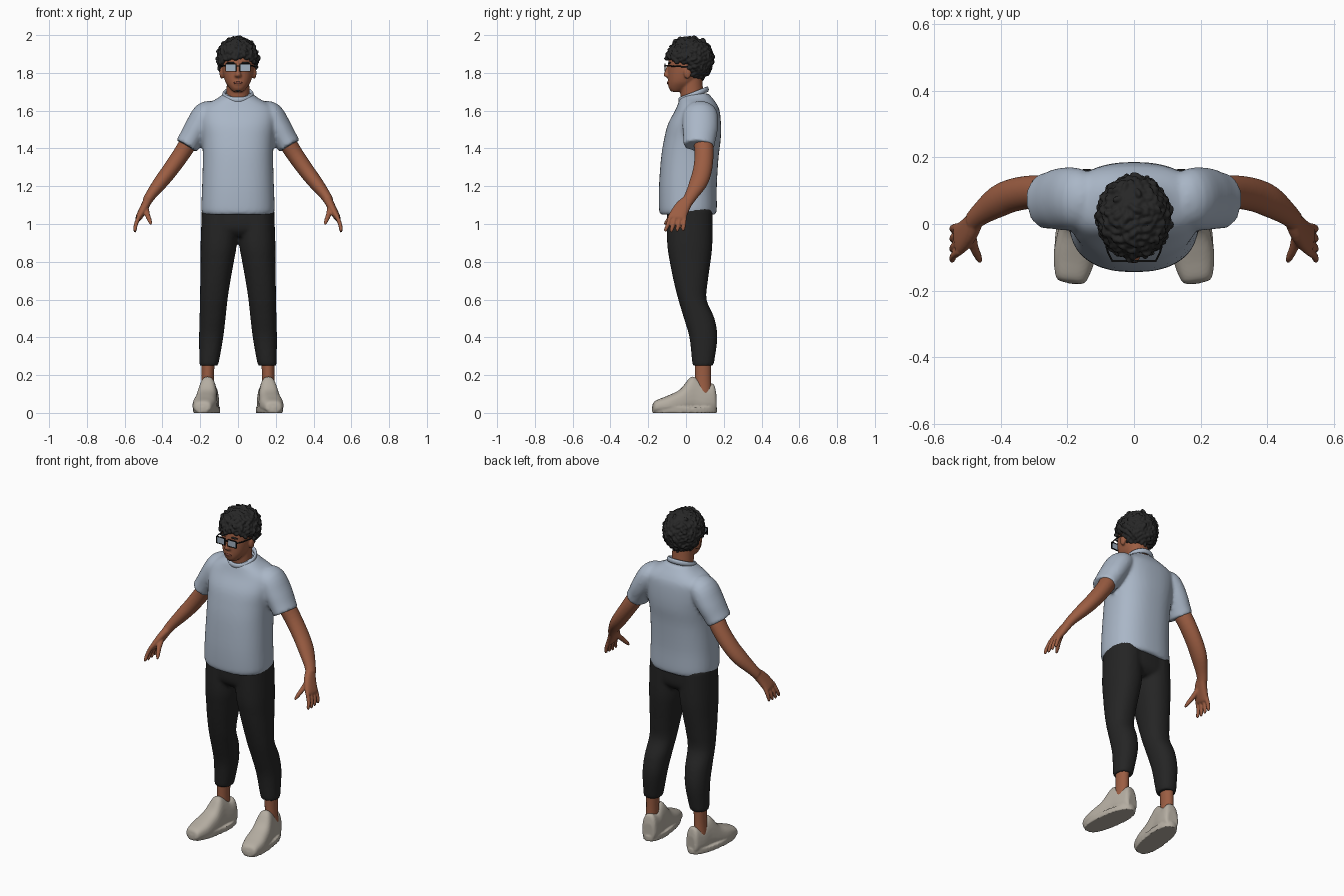
import bpy, bmesh, math, random
from mathutils import Vector, Matrix

random.seed(4)
cube = bpy.data.objects.get("Cube")
if cube:
    bpy.data.objects.remove(cube, do_unlink=True)


def material(name, r, g, b):
    m = bpy.data.materials.new(name)
    m.use_nodes = True
    m.diffuse_color = (r, g, b, 1)
    bsdf = next(n for n in m.node_tree.nodes if n.type == 'BSDF_PRINCIPLED')
    bsdf.inputs["Base Color"].default_value = (r, g, b, 1)
    return m


SKIN = material("brown skin", .33, .11, .055)
LIP = material("dark lip", .2, .06, .04)
SHIRT = material("pale blue cotton", .4, .47, .57)
PANTS = material("black cloth", .018, .018, .018)
HAIR = material("black hair", .02, .02, .02)
SHOE = material("off white canvas", .46, .42, .36)
FRAME = material("glasses black", .008, .008, .008)
LENS = material("lens grey blue", .36, .44, .53)


def spline(a, b, c, d, t):
    return [.5 * (2*q + (r-p)*t + (2*p-5*q+4*r-s)*t*t + (3*q-p-3*r+s)*t**3)
            for p, q, r, s in zip(a, b, c, d)]


def loft(bm, rows, axis=None, power=2, side=1, n=28, steps=4):
    """Closed smooth loft; each row is x, y, z, width, depth."""
    rows = [tuple(r) for r in rows]
    ext = [rows[0]] + rows + [rows[-1]]
    path = []
    for i in range(len(rows) - 1):
        path += [spline(*ext[i:i + 4], k / steps) for k in range(steps)]
    path.append(rows[-1])
    rings = []
    for i, row in enumerate(path):
        c = Vector(row[:3])
        if axis:
            t = Vector(axis)
        else:
            a, b = path[max(i - 1, 0)], path[min(i + 1, len(path) - 1)]
            t = (Vector(b[:3]) - Vector(a[:3])).normalized()
        ref = Vector((0, 0, 1)) if abs(t.y) > .9 else Vector((0, 1, 0))
        u = (ref - t * ref.dot(t)).normalized()
        v = u.cross(t)
        ring = []
        for k in range(n):
            a = math.tau * k / n
            cs, sn = math.cos(a), math.sin(a)
            p = c + v * row[3] * math.copysign(abs(cs) ** (2/power), cs) \
                  + u * row[4] * math.copysign(abs(sn) ** (2/power), sn)
            ring.append(bm.verts.new((p.x * side, p.y, p.z)))
        rings.append(ring)
    for r0, r1 in zip(rings, rings[1:]):
        for k in range(n):
            j = (k + 1) % n
            bm.faces.new((r0[k], r0[j], r1[j], r1[k]))
    bm.faces.new(rings[0])
    bm.faces.new(rings[-1])


def blob(bm, loc, size, rot=None, sub=3):
    m = Matrix.Translation(loc) @ (rot or Matrix()) @ Matrix.Diagonal((*size, 1))
    bmesh.ops.create_icosphere(bm, subdivisions=sub, radius=1, matrix=m)


def box(bm, loc, size):
    m = Matrix.Translation(loc) @ Matrix.Diagonal((*size, 1))
    bmesh.ops.create_cube(bm, size=1, matrix=m)


def finish(name, bm, mat, voxel=0, relax=0, smooth=True):
    bmesh.ops.recalc_face_normals(bm, faces=bm.faces)
    me = bpy.data.meshes.new(name)
    bm.to_mesh(me)
    bm.free()
    me.materials.append(mat)
    for p in me.polygons:
        p.use_smooth = smooth
    ob = bpy.data.objects.new(name, me)
    bpy.context.collection.objects.link(ob)
    if voxel:
        mod = ob.modifiers.new("Fuse", 'REMESH')
        mod.mode, mod.voxel_size, mod.use_smooth_shade = 'VOXEL', voxel, True
    if relax:
        mod = ob.modifiers.new("Relax", 'SMOOTH')
        mod.factor, mod.iterations = .5, relax
    return ob


UP = (0, 0, 1)

# Shirt: body and both sleeves fused
bm = bmesh.new()
loft(bm, [(0, .01, 1.05, .186, .146), (0, .01, 1.08, .194, .153),
          (0, .01, 1.2, .19, .153), (0, .02, 1.35, .186, .152),
          (0, .034, 1.45, .19, .15), (0, .045, 1.53, .2, .14),
          (0, .06, 1.6, .2, .118), (0, .06, 1.635, .165, .103),
          (0, .055, 1.665, .11, .086), (0, .06, 1.69, .078, .06)],
     UP, 2.4, n=48)
for s in (1, -1):
    loft(bm, [(.12, .07, 1.6, .05, .07), (.168, .075, 1.58, .07, .092),
              (.215, .075, 1.51, .068, .094), (.25, .071, 1.45, .064, .086),
              (.272, .068, 1.413, .063, .082)], side=s)
finish("shirt", bm, SHIRT, .01, 4)

# Ribbed collar, sloping down to the front
bm = bmesh.new()
loop = []
for k in range(32):
    a = math.tau * k / 32
    loop.append(Vector((.074 * math.cos(a), .04 + .072 * math.sin(a),
                        1.685 + .028 * math.sin(a))))
rings = [[bm.verts.new(p + (p - Vector((0, .04, p.z))).normalized() * .009 * math.cos(b)
                       + Vector(UP) * .015 * math.sin(b))
          for b in (math.tau * j / 10 for j in range(10))] for p in loop]
for i in range(32):
    r0, r1 = rings[i - 1], rings[i]
    for j in range(10):
        bm.faces.new((r0[j - 1], r0[j], r1[j], r1[j - 1]))
finish("collar", bm, SHIRT)

# Trousers: hips and both legs fused
bm = bmesh.new()
loft(bm, [(0, .02, .935, .17, .085), (0, .02, .98, .19, .118),
          (0, .02, 1.09, .185, .12)], UP, 2.5, n=40)
for s in (1, -1):
    loft(bm, [(.155, .09, .25, .049, .055), (.152, .091, .28, .053, .06),
              (.142, .092, .4, .064, .074), (.135, .07, .5, .069, .081),
              (.128, .034, .6, .073, .075), (.12, .025, .7, .08, .091),
              (.11, .022, .8, .088, .108), (.102, .02, .9, .096, .12),
              (.097, .02, 1.08, .095, .12)], UP, 2.2, s)
finish("trousers", bm, PANTS, .01, 3)

for s, word in ((1, "left"), (-1, "right")):
    # Arm, palm, fingers and thumb
    bm = bmesh.new()
    loft(bm, [(.25, .09, 1.45, .048, .052), (.3, .096, 1.37, .045, .05),
              (.36, .087, 1.285, .042, .05), (.41, .066, 1.22, .038, .048),
              (.46, .03, 1.155, .029, .035), (.482, .008, 1.12, .025, .031)], side=s)
    loft(bm, [(.475, .015, 1.13, .023, .028), (.495, -.018, 1.09, .022, .04),
              (.522, -.045, 1.04, .018, .046), (.53, -.05, 1.025, .012, .04)],
         power=2.5, side=s)
    for k in range(4):
        y, curl = -.082 + .025 * k, .003 * abs(k - 1)
        tip = -.108 + .031 * k
        loft(bm, [(.522, y, 1.045, .012, .012), (.54, (y + tip) / 2, 1.0, .011, .011),
                  (.545, tip, .965 + curl, .009, .009),
                  (.542, tip, .957 + curl, .004, .004)], side=s, n=12)
    loft(bm, [(.49, -.02, 1.095, .016, .016), (.48, -.068, 1.05, .014, .014),
              (.466, -.1, 1.015, .011, .011), (.46, -.114, .997, .005, .005)],
         side=s, n=12)
    finish(word + "_arm", bm, SKIN, .005, 3)

    # Ankle
    bm = bmesh.new()
    loft(bm, [(.162, .09, .1, .036, .046), (.16, .09, .18, .032, .042),
              (.158, .09, .3, .036, .045)], UP, side=s)
    finish(word + "_ankle", bm, SKIN)

    # Shoe: tapered upper on a flat sole, toe turned outward
    bm = bmesh.new()
    shape = [(-.178, .03, .03), (-.165, .058, .05), (-.1, .085, .068),
             (-.03, .12, .067), (.02, .18, .063), (.05, .183, .06),
             (.1, .145, .058), (.145, .15, .05), (.16, .1, .035)]
    loft(bm, [(0, y, h / 2 + .005, w, h / 2) for y, h, w in shape], (0, 1, 0), 2.7)
    for v in bm.verts:
        v.co.x *= 1 - 1.9 * v.co.z
    loft(bm, [(0, -.008, z, .066, .173) for z in (0, .012, .03)], UP, 2.4, n=40)
    bmesh.ops.transform(bm, verts=bm.verts, matrix=Matrix.Translation((s * .165, 0, 0))
                        @ Matrix.Rotation(s * math.radians(8), 4, 'Z'))
    finish(word + "_shoe", bm, SHOE, .006, 2)

# Head with neck, nose, brow and ears
bm = bmesh.new()
loft(bm, [(0, -.052, 1.7, .026, .025), (0, -.036, 1.72, .045, .055),
          (0, -.02, 1.75, .066, .075), (0, -.008, 1.79, .078, .088),
          (0, 0, 1.83, .084, .095), (0, .01, 1.88, .086, .1),
          (0, .015, 1.94, .07, .085), (0, .015, 1.97, .03, .04)], UP, 2.2)
loft(bm, [(0, .055, 1.6, .07, .065), (0, .033, 1.68, .061, .062),
          (0, .025, 1.78, .06, .06)], UP)
loft(bm, [(0, -.088, 1.84, .009, .012), (0, -.098, 1.81, .011, .014),
          (0, -.1, 1.787, .018, .019), (0, -.092, 1.775, .015, .01)], UP, n=16)
blob(bm, (0, -.086, 1.747), (.026, .014, .016))
for s in (1, -1):
    blob(bm, (s * .086, .008, 1.8), (.012, .02, .032))
finish("head", bm, SKIN, .0055, 3)

bm = bmesh.new()
blob(bm, (0, -.096, 1.747), (.023, .006, .007))
finish("lips", bm, LIP)

bm = bmesh.new()
blob(bm, (0, -.073, 1.711), (.018, .012, .01))
finish("chin_beard", bm, HAIR)

bm = bmesh.new()
for s in (1, -1):
    blob(bm, (s * .038, -.088, 1.853), (.024, .008, .005))
finish("eyebrows", bm, HAIR)

# Curly hair: scalp with scattered curls
bm = bmesh.new()
blob(bm, (0, .035, 1.885), (.098, .106, .1))
count = 330
for i in range(count):
    z = 1 - 2 * (i + .5) / count
    r, a = math.sqrt(1 - z * z), i * 2.39996
    d = Vector((r * math.cos(a), r * math.sin(a), z))
    grow = random.uniform(.93, 1.03)
    p = Vector((d.x * .101 * grow, .02 + d.y * .117 * grow, 1.872 + d.z * .112 * grow))
    edge = -.06 if p.z > 1.845 else .012
    if p.z < 1.755 or (p.y < edge and p.z < 1.872):
        continue
    spin = d.to_track_quat('Z', 'Y').to_matrix().to_4x4() \
        @ Matrix.Rotation(random.uniform(0, math.tau), 4, 'Z') \
        @ Matrix.Rotation(random.uniform(-.7, .7), 4, 'X')
    blob(bm, p, (.011, random.uniform(.015, .024), random.uniform(.012, .02)), spin, 2)
finish("curly_hair", bm, HAIR, .0045)

# Glasses: lenses, rims, bridge and temples
bm = bmesh.new()
for s in (1, -1):
    box(bm, (s * .038, -.111, 1.828), (.05, .004, .034))
finish("lenses", bm, LENS, smooth=False)

bm = bmesh.new()
for s in (1, -1):
    for dz in (-.019, .019):
        box(bm, (s * .038, -.111, 1.828 + dz), (.058, .007, .004))
    for dx in (-.027, .027):
        box(bm, (s * (.038 + dx), -.111, 1.828), (.004, .007, .042))
    loft(bm, [(.066, -.11, 1.838, .003, .004), (.082, -.07, 1.836, .003, .004),
              (.09, .01, 1.832, .003, .004)], (0, 1, 0), side=s, n=8)
box(bm, (0, -.112, 1.836), (.024, .007, .006))
finish("glasses_frame", bm, FRAME, smooth=False)
